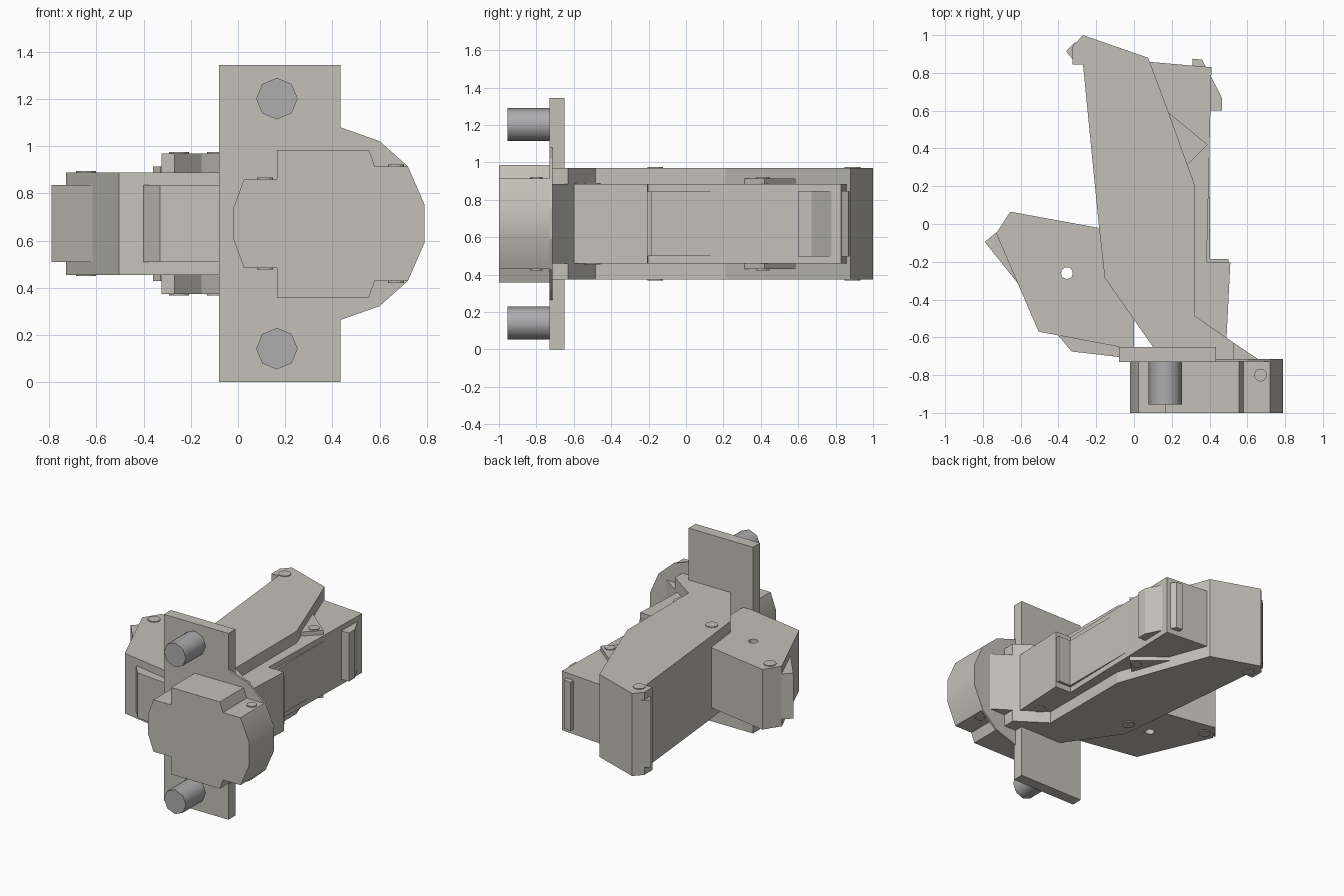
import bpy, bmesh, math
from mathutils import Matrix, Vector

if "Cube" in bpy.data.objects:
    bpy.data.objects.remove(bpy.data.objects["Cube"])

ZC = 0.672  # mid-height; every part is symmetric about it


def material(name, rgb):
    m = bpy.data.materials.new(name)
    m.diffuse_color = (*rgb, 1)
    m.use_nodes = True
    m.node_tree.nodes["Principled BSDF"].inputs["Base Color"].default_value = m.diffuse_color
    return m


CASE = material("warm_grey", (0.55, 0.53, 0.48))
METAL = material("steel_grey", (0.42, 0.42, 0.43))


def extrude(name, pts, vec, mat=CASE, smooth=0):
    """Extrude a closed 3D outline along vec."""
    bm = bmesh.new()
    face = bm.faces.new([bm.verts.new(p) for p in pts])
    new = bmesh.ops.extrude_face_region(bm, geom=[face])["geom"]
    bmesh.ops.translate(bm, vec=Vector(vec), verts=[g for g in new if isinstance(g, bmesh.types.BMVert)])
    bmesh.ops.recalc_face_normals(bm, faces=bm.faces)
    me = bpy.data.meshes.new(name)
    bm.to_mesh(me)
    bm.free()
    me.materials.append(mat)
    ob = bpy.data.objects.new(name, me)
    bpy.context.collection.objects.link(ob)
    if smooth:
        bpy.ops.object.select_all(action="DESELECT")
        ob.select_set(True)
        bpy.context.view_layer.objects.active = ob
        bpy.ops.object.shade_smooth_by_angle(angle=math.radians(smooth))
    return ob


def plan(name, pts, half):
    """Top-view outline, extruded evenly about the mid-height."""
    return extrude(name, [(x, y, ZC - half) for x, y in pts], (0, 0, 2 * half))


def front(name, pts, y0, y1, **kw):
    """Front-view outline, extruded in depth."""
    return extrude(name, [(x, y0, z) for x, z in pts], (0, y1 - y0, 0), **kw)


def ring(cx, cy, r, n):
    return [(cx + r * math.cos(2 * math.pi * i / n), cy + r * math.sin(2 * math.pi * i / n)) for i in range(n)]


def sym(upper):
    """Close an outline by reflecting its upper half (x, offset from mid-height)."""
    return [(x, ZC + h) for x, h in upper] + [(x, ZC - h) for x, h in reversed(upper)]


# Mounting flange, backing disc and front housing
front("flange", sym([(-0.08, 0.672), (0.435, 0.672)]), -0.73, -0.65)
front("backing_disc", sym([(0.2, 0.408), (0.435, 0.408), (0.6, 0.35), (0.72, 0.243), (0.79, 0.083)]), -0.729, -0.715)
front("housing", sym([(-0.02, 0.065), (0.025, 0.187), (0.165, 0.187), (0.165, 0.313), (0.555, 0.313),
                      (0.58, 0.243), (0.72, 0.243), (0.79, 0.083)]), -1.0, -0.72, smooth=35)

# Two octagonal pins
for s in (-1, 1):
    front("pin_" + ("lower" if s < 0 else "upper"), ring(0.165, ZC + s * 0.53, 0.088, 8),
          -0.955, -0.72, mat=METAL, smooth=50)

# Tall middle arm with its neck and end rib
plan("middle_arm", [(-0.325, 0.94), (-0.27, 1.0), (0.075, 0.88), (0.18, 0.6), (0.32, 0.21), (0.32, -0.485),
                    (0.53, -0.63), (0.53, -0.714), (0.1, -0.714), (0.1, -0.65), (-0.155, -0.285),
                    (-0.185, -0.02), (-0.27, 0.845), (-0.325, 0.845)], 0.298)
plan("neck", [(0.52, -0.6235), (0.66, -0.717), (0.3, -0.717), (0.3, -0.6)], 0.213)
plan("middle_arm_rib", [(-0.36, 0.915), (-0.31, 0.965), (-0.3, 0.87), (-0.328, 0.875)], 0.243)

# Short left arm with two tabs and a through hole
left = plan("left_arm", [(-0.655, 0.065), (-0.19, -0.02), (0.0, -0.3), (0.0, -0.66), (-0.08, -0.65),
                         (-0.505, -0.57), (-0.615, -0.315), (-0.73, -0.05)], 0.217)
plan("left_arm_outer_tab", [(-0.79, -0.095), (-0.73, -0.045), (-0.6, -0.2), (-0.61, -0.32)], 0.163)
plan("left_arm_front_tab", [(-0.4, -0.592), (-0.33, -0.675), (-0.07, -0.705), (-0.07, -0.6)], 0.163)
cutter = plan("hole_cutter", ring(-0.355, -0.26, 0.031, 16), 0.4)
cutter.hide_render = True
cutter.hide_set(True)
mod = left.modifiers.new("hole", "BOOLEAN")
mod.object = cutter
mod.operation = "DIFFERENCE"

# Long right arm with thicker front block, side panel, lip, tab and wedge
plan("right_arm", [(0.06, 0.86), (0.41, 0.83), (0.385, -0.2), (0.51, -0.205), (0.49, -0.6),
                   (0.3, -0.6), (0.1, 0.0)], 0.213)
plan("right_arm_panel", [(0.36, -0.19), (0.402, -0.19), (0.4, 0.5), (0.36, 0.5)], 0.173)
plan("right_arm_lip", [(0.38, -0.22), (0.5, -0.22), (0.5, -0.184), (0.38, -0.184)], 0.173)
plan("right_arm_tab", [(0.31, 0.82), (0.31, 0.875), (0.36, 0.87), (0.408, 0.78), (0.465, 0.67),
                       (0.465, 0.6), (0.39, 0.6)], 0.175)
plan("wedge", [(0.17, 0.6), (0.39, 0.42), (0.28, 0.31), (0.2, 0.35)], 0.243)

# Flat bolt heads on the upper and lower faces
for i, (x, y, r, half) in enumerate([(-0.25, 0.89, 0.042, 0.304), (-0.09, -0.165, 0.042, 0.304),
                                     (-0.645, -0.035, 0.042, 0.223), (0.40, -0.5, 0.042, 0.218),
                                     (0.32, 0.41, 0.036, 0.249), (0.67, -0.8, 0.034, 0.251),
                                     (0.115, -0.8, 0.034, 0.195)]):
    plan("bolt_%d" % i, ring(x, y, r, 12), half)
